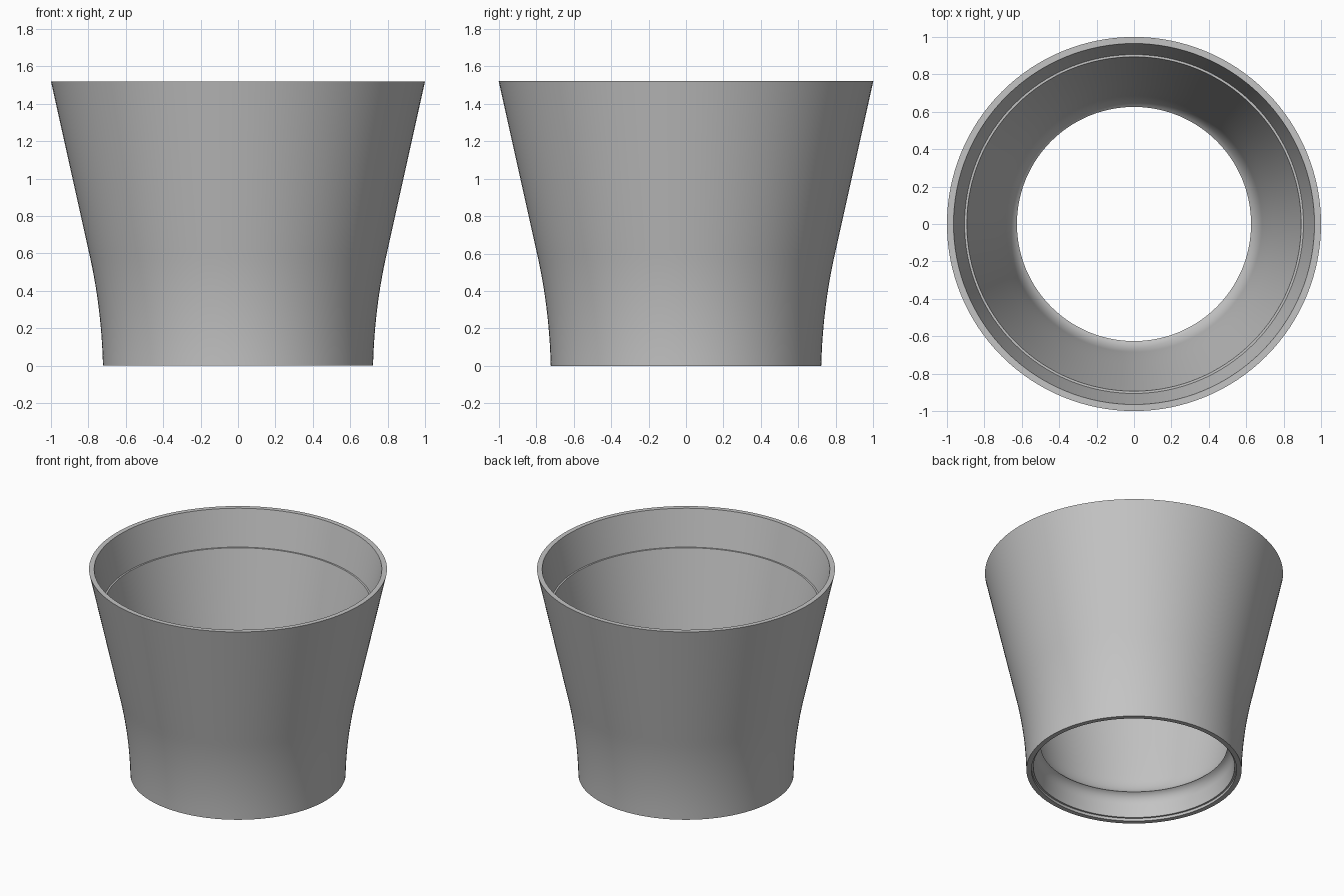
import bpy, bmesh, math
from mathutils import Vector

cube = bpy.data.objects.get("Cube")
if cube:
    bpy.data.objects.remove(cube, do_unlink=True)

SEGMENTS = 128


def make_material(name, color):
    mat = bpy.data.materials.new(name)
    mat.use_nodes = True
    mat.diffuse_color = color
    mat.node_tree.nodes["Principled BSDF"].inputs["Base Color"].default_value = color
    return mat


def arc(start, control, end, steps=8):
    """Quadratic curve between two profile points, without the start point."""
    a, b, c = Vector(start), Vector(control), Vector(end)
    return [tuple(a.lerp(b, t).lerp(b.lerp(c, t), t))
            for t in (i / steps for i in range(1, steps + 1))]


def lathe(name, profile, mat):
    """Revolve a closed (radius, height) profile around the z axis."""
    bm = bmesh.new()
    verts = [bm.verts.new((r, 0, z)) for r, z in profile]
    edges = [bm.edges.new((v, verts[i - 1])) for i, v in enumerate(verts)]
    bmesh.ops.spin(bm, geom=verts + edges, cent=(0, 0, 0), axis=(0, 0, 1),
                   angle=math.tau, steps=SEGMENTS, use_merge=True)
    bmesh.ops.remove_doubles(bm, verts=bm.verts, dist=0.0001)
    bmesh.ops.recalc_face_normals(bm, faces=bm.faces)
    mesh = bpy.data.meshes.new(name)
    bm.to_mesh(mesh)
    bm.free()
    obj = bpy.data.objects.new(name, mesh)
    mesh.materials.append(mat)
    bpy.context.collection.objects.link(obj)
    bpy.ops.object.select_all(action="DESELECT")
    obj.select_set(True)
    bpy.context.view_layer.objects.active = obj
    bpy.ops.object.shade_smooth_by_angle(angle=math.radians(25))
    return obj


grey = make_material("plain_grey", (0.55, 0.55, 0.55, 1))

# Outer wall: flared foot curve, then a straight cone up to the rim
profile = [(0.722, 0.0)]
profile += arc((0.722, 0.0), (0.73, 0.32), (0.80, 0.62), 12)
profile += [(1.0, 1.52)]

# Rim, upper inner wall and the narrow step inside it
profile += [(0.965, 1.52), (0.906, 1.26), (0.894, 1.26)]

# Lower inner wall, rounding in to the lip at the neck
profile += [(0.75, 0.62)]
profile += arc((0.75, 0.62), (0.705, 0.42), (0.686, 0.32), 6)
profile += arc((0.686, 0.32), (0.67, 0.22), (0.626, 0.19), 8)

# Underside of the lip, foot socket and its small bottom step
profile += arc((0.626, 0.19), (0.662, 0.17), (0.668, 0.12), 8)
profile += [(0.675, 0.02), (0.688, 0.02), (0.688, 0.0)]

lathe("tapered_sleeve", profile, grey)
